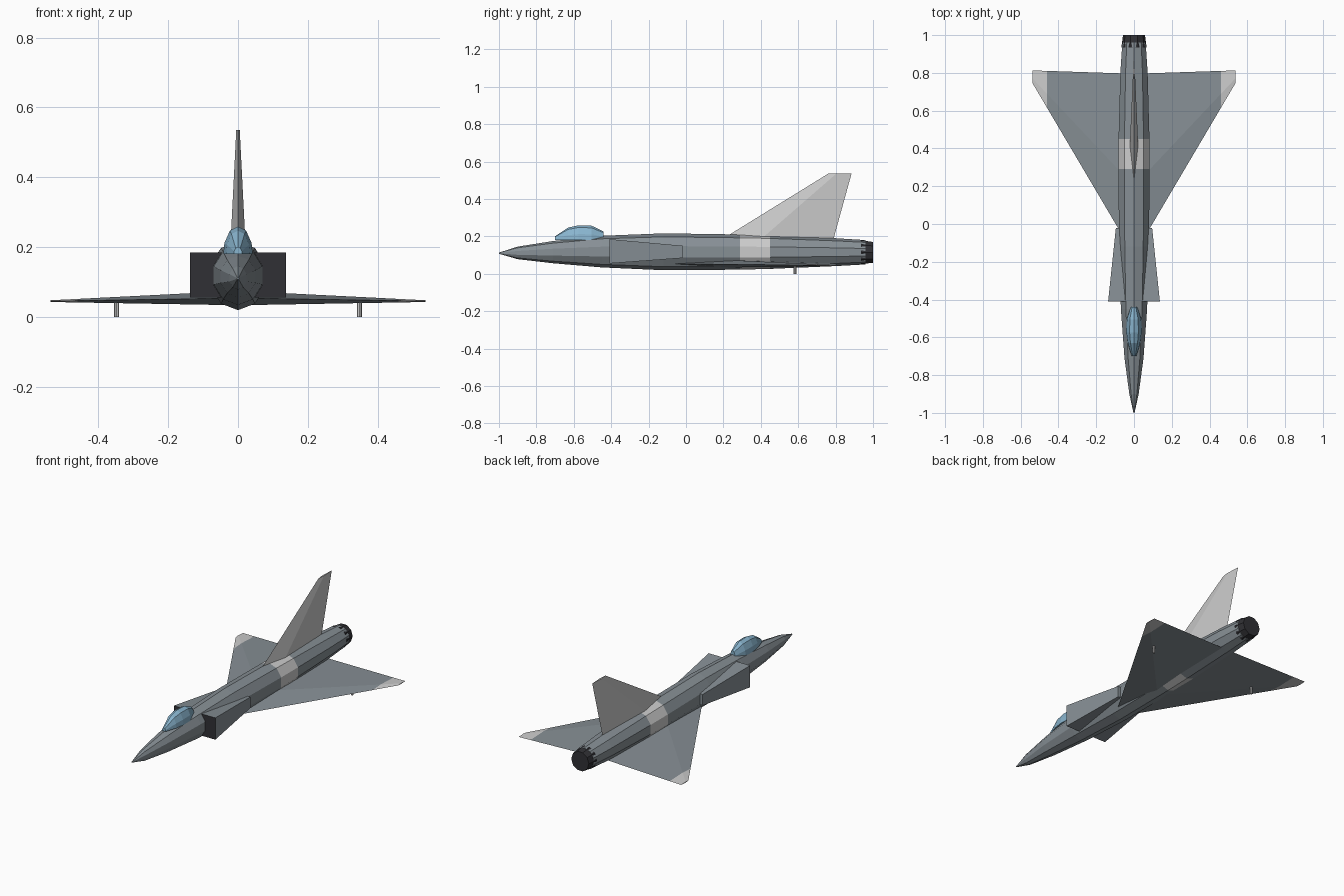
import bpy
import bmesh
from math import sin, cos, pi

if "Cube" in bpy.data.objects:
    bpy.data.objects.remove(bpy.data.objects["Cube"])


def material(name, rgb):
    m = bpy.data.materials.new(name)
    m.diffuse_color = (*rgb, 1)
    m.use_nodes = True
    m.node_tree.nodes["Principled BSDF"].inputs["Base Color"].default_value = m.diffuse_color
    return m


GREY = material("dark_grey", (0.24, 0.275, 0.30))
PALE = material("pale_grey", (0.64, 0.62, 0.61))
BLACK = material("black", (0.03, 0.03, 0.035))
GLASS = material("glass", (0.25, 0.46, 0.62))


def loft(name, rings, mats, segment_mats=None, caps=(0, 0), mirror=False):
    """Skin a list of equal-length rings of points with flat faces and end caps."""
    bm = bmesh.new()
    rows = [[bm.verts.new(p) for p in ring] for ring in rings]
    n = len(rows[0])
    for k, (a, b) in enumerate(zip(rows, rows[1:])):
        for i in range(n):
            j = (i + 1) % n
            f = bm.faces.new((a[i], a[j], b[j], b[i]))
            f.material_index = segment_mats[k] if segment_mats else 0
    for row, c in zip((rows[0], rows[-1]), caps):
        bm.faces.new(row).material_index = c
    bmesh.ops.recalc_face_normals(bm, faces=bm.faces)
    mesh = bpy.data.meshes.new(name)
    bm.to_mesh(mesh)
    bm.free()
    for m in mats:
        mesh.materials.append(m)
    ob = bpy.data.objects.new(name, mesh)
    bpy.context.collection.objects.link(ob)
    if mirror:
        ob.modifiers.new("mirror", 'MIRROR')
    return ob


def oval(y, hw, z0, z1, sides=10, phase=0.0):
    """Upright ring across the length axis, first point at the bottom."""
    zc, hh = (z0 + z1) / 2, (z1 - z0) / 2
    return [(hw * sin(2 * pi * (i + phase) / sides), y,
             zc - hh * cos(2 * pi * (i + phase) / sides)) for i in range(sides)]


# Fuselage with a pale band: y, half width, bottom, top
stations = [
    (-1.0, 0.003, 0.107, 0.113), (-0.90, 0.026, 0.078, 0.145),
    (-0.71, 0.053, 0.056, 0.175), (-0.45, 0.073, 0.034, 0.203),
    (-0.12, 0.083, 0.019, 0.216), (0.29, 0.087, 0.022, 0.210),
    (0.45, 0.086, 0.026, 0.206), (0.80, 0.076, 0.041, 0.190),
    (0.96, 0.065, 0.050, 0.180)]
loft("fuselage", [oval(*s) for s in stations], [GREY, PALE],
     segment_mats=[0, 0, 0, 0, 0, 1, 0, 0])

# Exhaust nozzle, turned half a side so its corners face sideways
loft("exhaust_nozzle",
     [oval(0.935, 0.067, 0.048, 0.182, phase=0.5),
      oval(1.0, 0.058, 0.056, 0.173, phase=0.5)], [BLACK])

# Canopy: y, half width, top
arch = [(1, 0), (0.93, 0.4), (0.55, 0.85), (0, 1),
        (-0.55, 0.85), (-0.93, 0.4), (-1, 0)]
canopy = [(-0.70, 0.012, 0.200), (-0.63, 0.034, 0.247), (-0.575, 0.042, 0.259),
          (-0.505, 0.040, 0.257), (-0.44, 0.018, 0.226)]
loft("canopy", [[(hw * u, y, 0.18 + (top - 0.18) * v) for u, v in arch]
                for y, hw, top in canopy], [GLASS])

# Side air intakes with dark mouths
def box_ring(y, x0, x1, z0, z1):
    return [(x0, y, z0), (x1, y, z0), (x1, y, z1), (x0, y, z1)]


loft("air_intakes", [box_ring(-0.41, 0.045, 0.137, 0.055, 0.185),
                     box_ring(-0.02, 0.045, 0.096, 0.084, 0.150)],
     [GREY, BLACK], caps=(1, 0), mirror=True)


# Delta wings with diamond section and pale tips
def wing_ring(x):
    t = (x - 0.05) / (0.537 - 0.05)
    lead, trail = -0.08 + 0.825 * t, 0.797 + 0.016 * t
    mid, thick = 0.053 - 0.008 * t, 0.019 - 0.0165 * t
    ridge = lead + 0.38 * (trail - lead)
    return [(x, lead, mid), (x, ridge, mid + thick),
            (x, trail, mid), (x, ridge, mid - thick)]


loft("wings", [wing_ring(0.03), wing_ring(0.46)], [GREY], mirror=True)
loft("wing_tips", [wing_ring(0.46), wing_ring(0.537)], [PALE], mirror=True)


# Tail fin
def fin_ring(z, lead, trail, hw):
    ridge = lead + 0.35 * (trail - lead)
    return [(0, lead, z), (hw, ridge, z), (0, trail, z), (-hw, ridge, z)]


loft("tail_fin", [fin_ring(0.18, 0.185, 0.787, 0.023),
                  fin_ring(0.535, 0.76, 0.885, 0.005)], [PALE])

# Small pegs under the wings
loft("wing_pegs", [[(0.348 + 0.007 * cos(a * pi / 4), 0.583 + 0.007 * sin(a * pi / 4), z)
                    for a in range(8)] for z in (0.0, 0.046)], [PALE], mirror=True)
